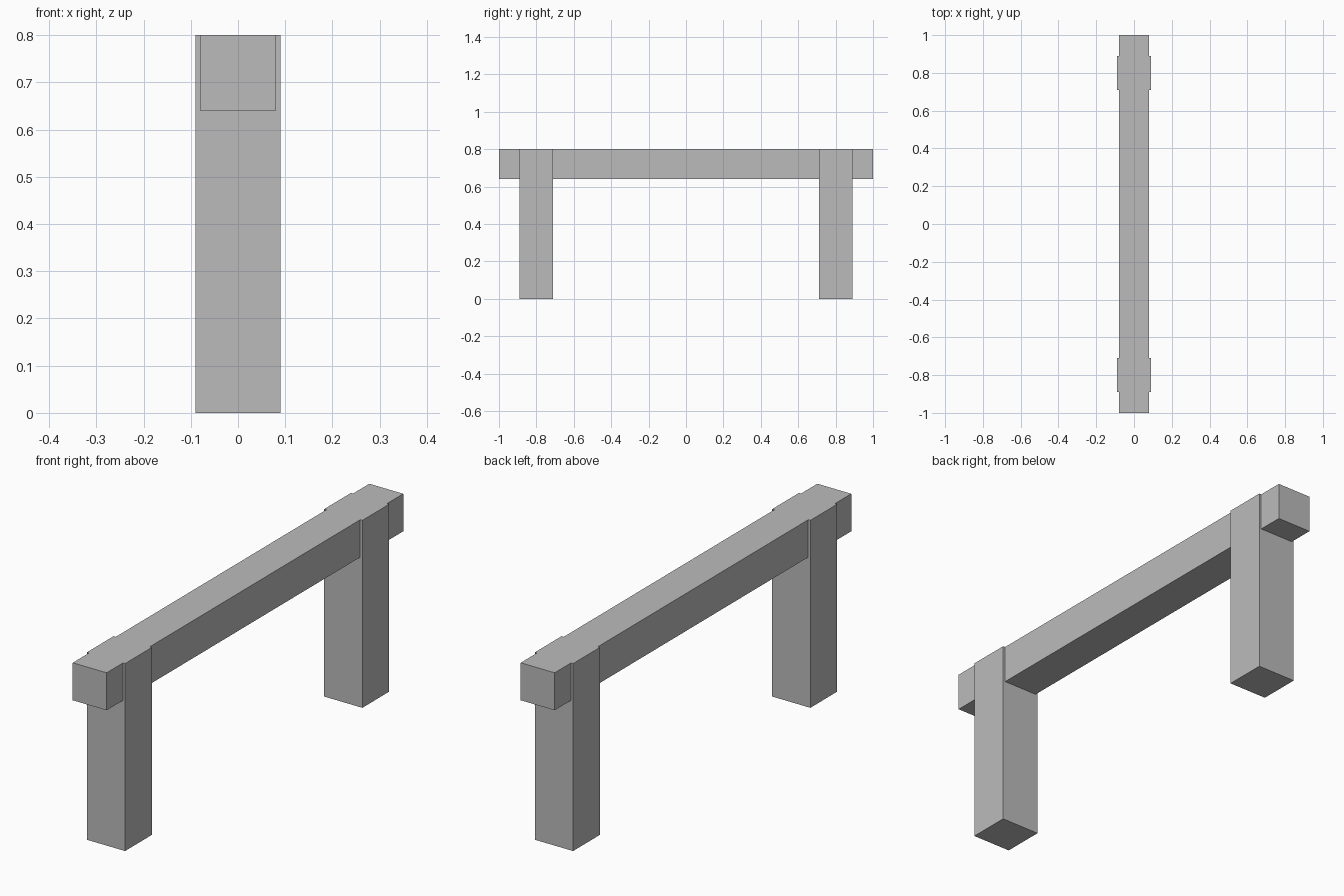
import bpy

cube = bpy.data.objects.get("Cube")
if cube:
    bpy.data.objects.remove(cube, do_unlink=True)

# Single plain grey
grey = bpy.data.materials.new("plain_grey")
grey.use_nodes = True
COLOR = (0.5, 0.5, 0.5, 1)
grey.diffuse_color = COLOR
for node in grey.node_tree.nodes:
    if node.type == "BSDF_PRINCIPLED":
        node.inputs["Base Color"].default_value = COLOR

TOP = 0.8


def box(name, size, y, bottom):
    """Sharp-edged box centred on x, reaching up to the shared top."""
    height = TOP - bottom
    bpy.ops.mesh.primitive_cube_add(size=1, location=(0, y, bottom + height / 2))
    ob = bpy.context.object
    ob.name = name
    ob.scale = (size[0], size[1], height)
    bpy.ops.object.transform_apply(location=False, rotation=False, scale=True)
    ob.data.materials.append(grey)
    return ob


# Long rail, then the two square posts flush with its top
box("top_rail", (0.16, 2.0), 0, TOP - 0.16)
for name, side in (("front_post", -1), ("back_post", 1)):
    box(name, (0.18, 0.18), side * 0.8, 0)
